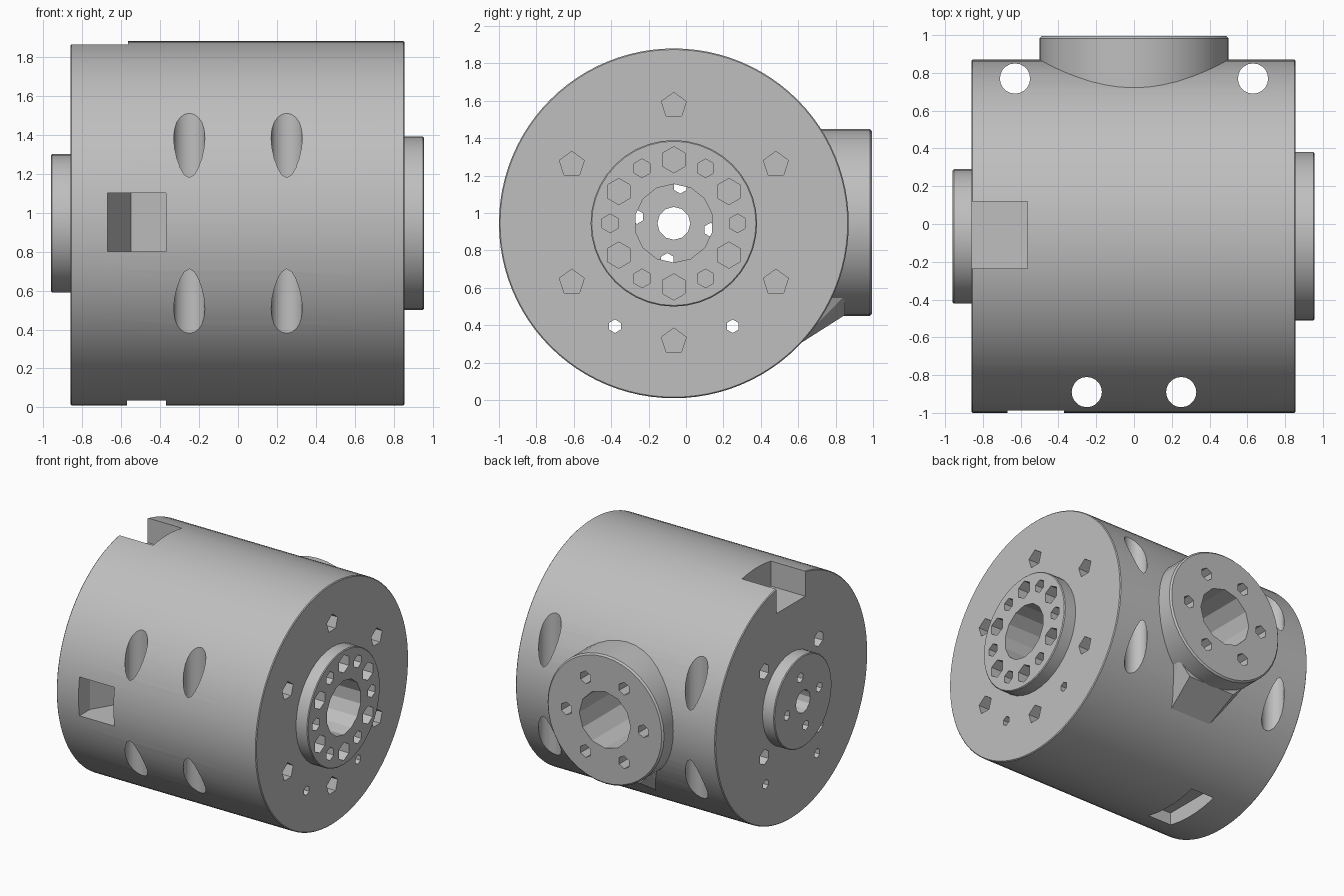
import bpy, bmesh
from math import pi, cos, sin, radians
from mathutils import Matrix, Vector

if "Cube" in bpy.data.objects:
    bpy.data.objects.remove(bpy.data.objects["Cube"], do_unlink=True)

CY, CZ, R = -0.065, 0.945, 0.935     # axis of the main drum and its radius
X0, X1 = -0.86, 0.855                # ends of the main drum

grey = bpy.data.materials.new("machined grey")
grey.use_nodes = True
colour = (0.52, 0.52, 0.52, 1)
grey.diffuse_color = colour
grey.node_tree.nodes["Principled BSDF"].inputs["Base Color"].default_value = colour


def make(name, bm):
    bmesh.ops.recalc_face_normals(bm, faces=bm.faces)
    mesh = bpy.data.meshes.new(name)
    bm.to_mesh(mesh)
    bm.free()
    mesh.materials.append(grey)
    ob = bpy.data.objects.new(name, mesh)
    bpy.context.collection.objects.link(ob)
    return ob


def rod(name, start, end, r, sides, bevel=0):
    """Cylinder between two points, with optional chamfered rims."""
    a, b = Vector(start), Vector(end)
    turn = (b - a).to_track_quat('Z', 'Y').to_matrix().to_4x4()
    bm = bmesh.new()
    bmesh.ops.create_cone(bm, cap_ends=True, segments=sides, radius1=r, radius2=r,
                          depth=(b - a).length,
                          matrix=Matrix.Translation((a + b) / 2) @ turn)
    if bevel:
        rims = [e for e in bm.edges if any(len(f.verts) > 4 for f in e.link_faces)]
        bmesh.ops.bevel(bm, geom=rims, offset=bevel, segments=1, affect='EDGES')
    return make(name, bm)


def hull(name, points):
    bm = bmesh.new()
    for p in points:
        bm.verts.new(p)
    bmesh.ops.convex_hull(bm, input=bm.verts)
    return make(name, bm)


def block(name, xs, ys, zs):
    return hull(name, [(x, y, z) for x in xs for y in ys for z in zs])


def axial(x0, x1, r, sides, dy=0, dz=0):
    return rod("cutter", (x0, CY + dy, CZ + dz), (x1, CY + dy, CZ + dz), r, sides)


def ring(x0, x1, r, sides, count, radius, start):
    """Bolt circle around the drum axis."""
    out = []
    for i in range(count):
        t = radians(start) + i * 2 * pi / count
        out.append(axial(x0, x1, r, sides, radius * cos(t), radius * sin(t)))
    return out


# main parts
drum = rod("drum_body", (X0, CY, CZ), (X1, CY, CZ), R, 96, 0.006)
right_flange = rod("large_end_flange", (X1 - 0.02, CY, CZ), (0.955, CY, CZ), 0.445, 40, 0.006)
left_flange = rod("small_end_flange", (X0 + 0.02, CY, CZ), (-0.96, CY, CZ), 0.355, 32, 0.006)
port = rod("rear_port", (0, 0.6, 0.95), (0, 0.995, 0.95), 0.5, 40, 0.012)
gusset = hull("rear_port_gusset",
              [(s * x, y, z) for s in (-1, 1) for x, y, z in
               [(0.17, 0.575, 0.28), (0.17, 0.5, 0.4), (0.2, 0.85, 0.455),
                (0.3, 0.85, 0.56), (0.3, 0.62, 0.56)]])

cuts = {ob: [] for ob in (drum, right_flange, left_flange, port, gusset)}

# stepped bore along the axis
bore, pilot = axial(-0.8, 1.1, 0.21, 14), axial(-1.1, 1.1, 0.088, 12)
cuts[drum] += [bore, pilot]
cuts[right_flange] += [bore]
cuts[left_flange] += [pilot]

# bolt circles on the large end
for c in ring(0.72, 1.1, 0.07, 6, 6, 0.34, 30) + ring(0.72, 1.1, 0.05, 6, 6, 0.34, 0):
    cuts[drum].append(c)
    cuts[right_flange].append(c)
cuts[drum] += ring(0.62, 1.1, 0.07, 5, 6, 0.63, 30)
cuts[drum] += [axial(-1.1, 1.1, 0.036, 6, s * 0.315, -0.55) for s in (-1, 1)]

# bolt circles on the small end
for c in ring(-1.1, -0.7, 0.038, 6, 4, 0.2, 80):
    cuts[drum].append(c)
    cuts[left_flange].append(c)
cuts[drum] += ring(-1.1, -0.65, 0.06, 6, 4, 0.47, 45)

# rear port bore and bolt holes
port_bore = rod("cutter", (0, 0, 0.95), (0, 1.1, 0.95), 0.22, 12)
cuts[port].append(port_bore)
cuts[drum].append(port_bore)
for i in range(6):
    x, z = 0.33 * cos(i * pi / 3), 0.95 + 0.33 * sin(i * pi / 3)
    c = rod("cutter", (x, 0.78, z), (x, 1.1, z), 0.05, 6)
    cuts[port].append(c)
    cuts[drum].append(c)

# vertical through holes that break out of the curved wall
for s in (-1, 1):
    cuts[drum].append(rod("cutter", (s * 0.25, -0.89, -0.1), (s * 0.25, -0.89, 2), 0.08, 20))
    cuts[drum].append(rod("cutter", (s * 0.63, 0.77, -0.1), (s * 0.63, 0.77, 2), 0.08, 20))

# notch in the top rim, slot underneath, square pocket at the front
cuts[drum] += [
    block("cutter", (-1, -0.565), (-0.235, 0.12), (1.67, 2)),
    block("cutter", (-0.57, -0.37), (-0.28, 0.19), (-0.1, 0.13)),
    hull("cutter", [(x, y, z) for z in (0.8, 1.1) for x, y in
                    [(-0.67, -1.2), (-0.67, -0.86), (-0.55, -0.66),
                     (-0.37, -0.76), (-0.37, -1.2)]]),
]

# cut every part, then drop the cutters
for ob, cutters in cuts.items():
    for c in cutters:
        mod = ob.modifiers.new("cut", 'BOOLEAN')
        mod.operation, mod.solver, mod.object = 'DIFFERENCE', 'EXACT', c
    bpy.context.view_layer.update()
    result = bpy.data.meshes.new_from_object(ob.evaluated_get(bpy.context.evaluated_depsgraph_get()))
    ob.modifiers.clear()
    ob.data = result
    result.materials.clear()
    result.materials.append(grey)
for c in {c for group in cuts.values() for c in group}:
    bpy.data.objects.remove(c, do_unlink=True)

# smooth the curved walls, keep rims crisp
bpy.ops.object.select_all(action='DESELECT')
for ob in cuts:
    ob.select_set(True)
bpy.context.view_layer.objects.active = drum
bpy.ops.object.shade_smooth_by_angle(angle=radians(25))
